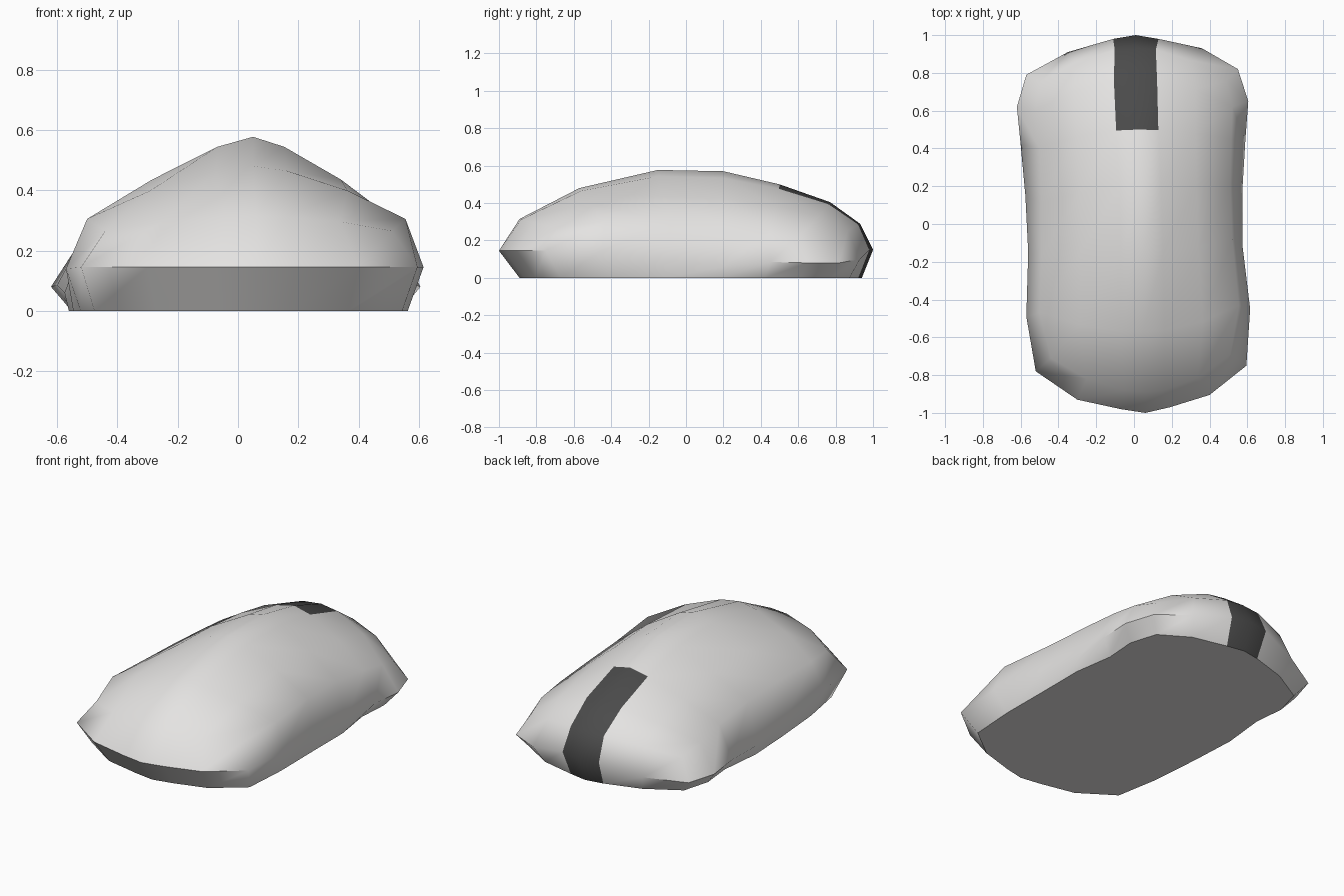
import bpy, bmesh, math

if "Cube" in bpy.data.objects:
    bpy.data.objects.remove(bpy.data.objects["Cube"])

def material(name, rgb):
    m = bpy.data.materials.new(name)
    m.diffuse_color = (*rgb, 1)
    m.use_nodes = True
    m.node_tree.nodes["Principled BSDF"].inputs["Base Color"].default_value = m.diffuse_color
    return m

# Shell rows, back to front:
# left y, centre y, right y, left x, ridge x, right x, ridge z, side z, roundness
ROWS = [(-0.71, -0.89, -0.69, -0.44, 0.06, 0.51, 0.315, 0.265, 2.0),
        (-0.47, -0.57, -0.43, -0.50, 0.05, 0.555, 0.48, 0.305, 1.6),
        (-0.17, -0.15, -0.08, -0.49, 0.05, 0.52, 0.577, 0.30, 1.4),
        (0.11, 0.20, 0.21, -0.49, 0.04, 0.51, 0.57, 0.29, 1.35),
        (0.40, 0.50, 0.45, -0.50, 0.02, 0.515, 0.50, 0.265, 1.5),
        (0.60, 0.77, 0.62, -0.52, 0.01, 0.52, 0.405, 0.235, 1.8),
        (0.75, 0.93, 0.76, -0.50, 0.01, 0.49, 0.29, 0.20, 2.0)]
COLS = [-1, -0.62, -0.22, 0, 0.22, 0.62, 1]

# Widest outline (x, y) around the body
LEFT = [(-0.52, -0.78), (-0.57, -0.49), (-0.56, -0.15), (-0.575, 0.15),
        (-0.60, 0.42), (-0.62, 0.62), (-0.57, 0.79)]
FRONT = [(-0.35, 0.91), (-0.11, 0.98), (0.01, 1.0), (0.13, 0.98), (0.36, 0.93)]
RIGHT = [(0.55, 0.82), (0.605, 0.65), (0.59, 0.45), (0.575, 0.20),
         (0.575, -0.12), (0.615, -0.45), (0.595, -0.75)]
BACK = [(0.40, -0.905), (0.19, -0.97), (0.06, -1.0), (-0.07, -0.98), (-0.30, -0.93)]
# Height of the widest line for the same points
BELT_Z = [0.145, 0.14, 0.10, 0.06, 0.085, 0.08, 0.08,
          0.10, 0.15, 0.15, 0.15, 0.10,
          0.08, 0.08, 0.085, 0.06, 0.10, 0.145, 0.145] + [0.145] * 5

bm = bmesh.new()

# Domed top shell
grid = []
for yl, yc, yr, xl, xm, xr, zt, ze, p in ROWS:
    row = []
    for u in COLS:
        x = xm + abs(u) * ((xl if u < 0 else xr) - xm)
        y = yc + ((yl if u < 0 else yr) - yc) * u * u
        row.append(bm.verts.new((x, y, ze + (zt - ze) * (1 - abs(u) ** p))))
    grid.append(row)
for r in range(6):
    for c in range(6):
        f = bm.faces.new((grid[r][c], grid[r][c + 1], grid[r + 1][c + 1], grid[r + 1][c]))
        f.material_index = int(r >= 4 and c in (2, 3))   # scroll strip on top

# Sides: shell rim -> widest line -> base
rim = [grid[r][0] for r in range(7)] + grid[6][1:6] \
    + [grid[r][6] for r in range(6, -1, -1)] + grid[0][5:0:-1]
outline = LEFT + FRONT + RIGHT + BACK
belt = [bm.verts.new((x, y, z)) for (x, y), z in zip(outline, BELT_Z)]
base = []
for x, y in outline:
    sx = 0.975 if abs(y) < 0.3 else 0.89 if y > 0 else 0.915
    base.append(bm.verts.new((x * sx, y * (0.94 if y > 0 else 0.89), 0)))
n = len(rim)
for hi, lo in ((rim, belt), (belt, base)):
    for i in range(n):
        j = (i + 1) % n
        f = bm.faces.new((hi[i], hi[j], lo[j], lo[i]))
        f.material_index = int(i in (8, 9))              # strip runs down the nose
floor = bm.faces.new(base)

bmesh.ops.recalc_face_normals(bm, faces=bm.faces)
for f in bm.faces:
    f.smooth = True
for e in bm.edges:
    e.smooth = floor not in e.link_faces and e.calc_face_angle(0) < math.radians(62)

me = bpy.data.meshes.new("mouse_body")
bm.to_mesh(me)
bm.free()
me.materials.append(material("light_grey", (0.78, 0.77, 0.76)))
me.materials.append(material("dark_grey", (0.07, 0.07, 0.07)))
ob = bpy.data.objects.new("mouse_body", me)
bpy.context.collection.objects.link(ob)
